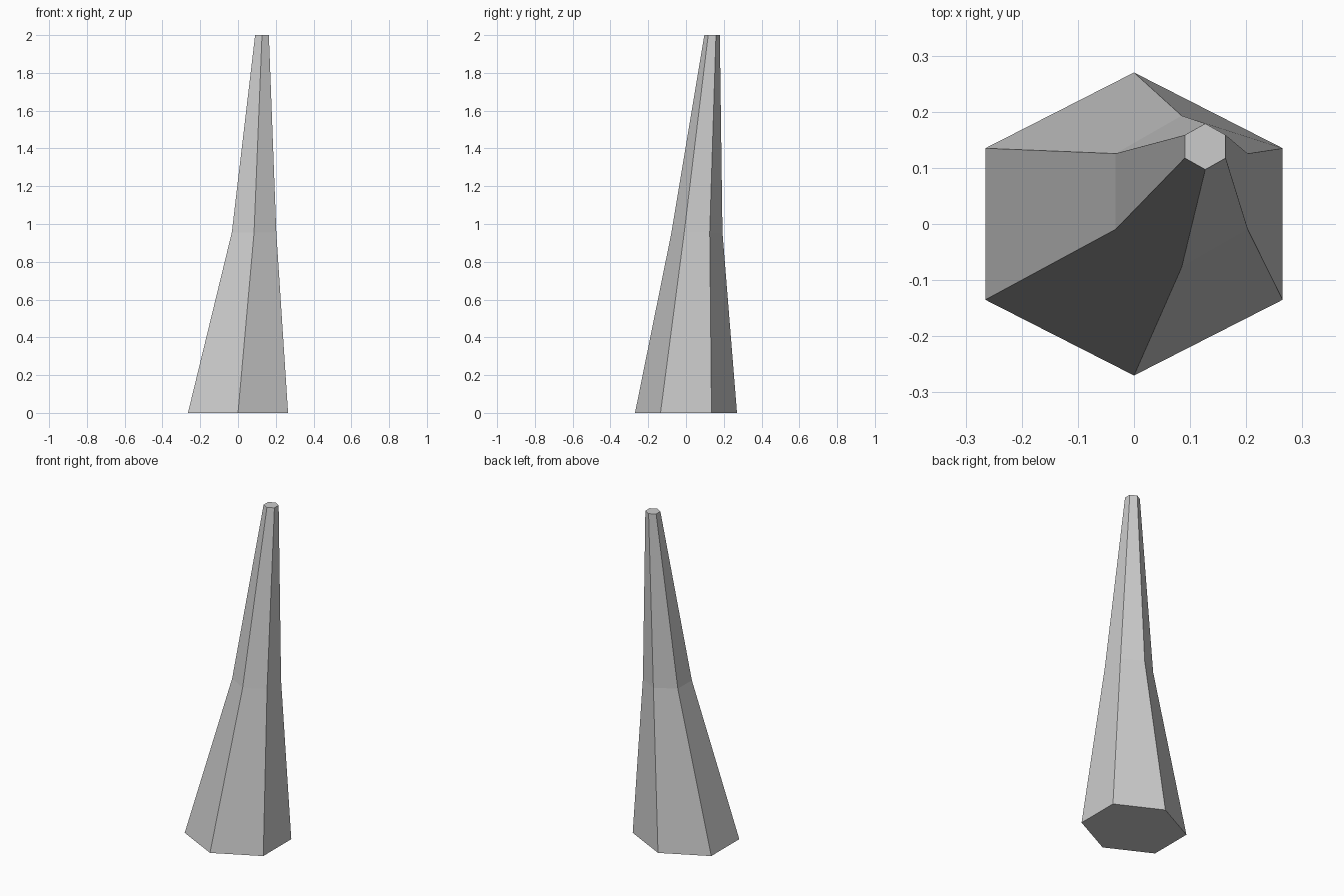
import bpy, bmesh
from math import cos, sin, pi

cube = bpy.data.objects.get("Cube")
if cube:
    bpy.data.objects.remove(cube, do_unlink=True)

SIDES = 6
# Cross-sections: centre x, centre y, height, x radius, y radius
SECTIONS = [
    (0, 0, 0, 0.306, 0.27),
    (0.085, 0.058, 0.955, 0.136, 0.135),
    (0.127, 0.138, 2, 0.042, 0.041),
]


def ring(bm, cx, cy, z, rx, ry):
    angles = [pi / 2 + 2 * pi * i / SIDES for i in range(SIDES)]
    return [bm.verts.new((cx + rx * cos(a), cy + ry * sin(a), z)) for a in angles]


# Grey stone
grey = bpy.data.materials.new("light grey")
grey.use_nodes = True
colour = (0.6, 0.6, 0.6, 1)
grey.diffuse_color = colour
grey.node_tree.nodes["Principled BSDF"].inputs["Base Color"].default_value = colour

# Leaning, tapering six-sided spike
bm = bmesh.new()
rings = [ring(bm, *s) for s in SECTIONS]
for low, high in zip(rings, rings[1:]):
    for i in range(SIDES):
        j = (i + 1) % SIDES
        bm.faces.new((low[i], low[j], high[j], high[i]))
bm.faces.new(rings[0][::-1])
bm.faces.new(rings[-1])
bmesh.ops.recalc_face_normals(bm, faces=bm.faces)

mesh = bpy.data.meshes.new("spike")
bm.to_mesh(mesh)
bm.free()
mesh.materials.append(grey)
spike = bpy.data.objects.new("spike", mesh)
bpy.context.collection.objects.link(spike)
